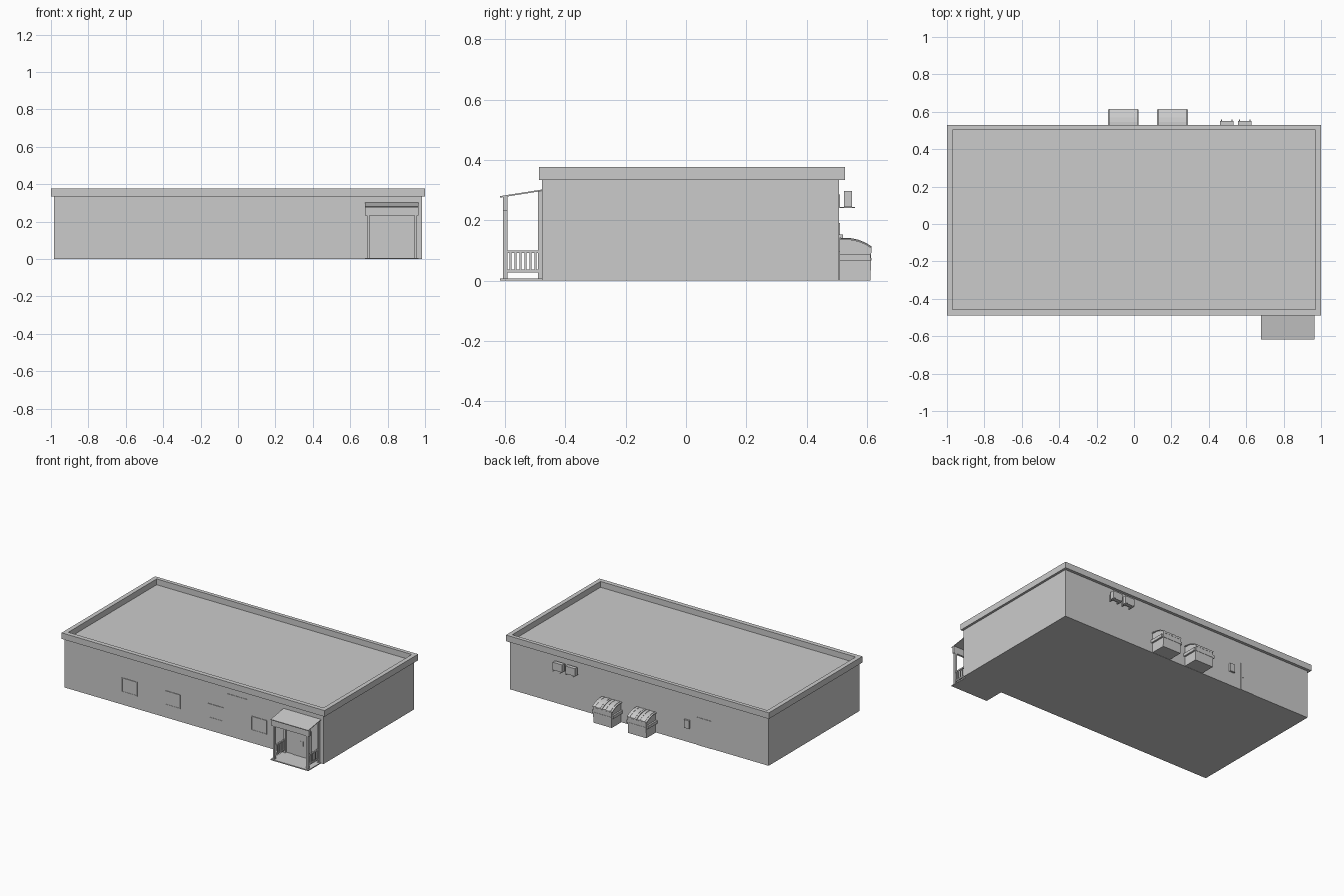
import bpy, bmesh, math

if "Cube" in bpy.data.objects:
    bpy.data.objects.remove(bpy.data.objects["Cube"])


def mesh_object(name, bm):
    bmesh.ops.recalc_face_normals(bm, faces=bm.faces[:])
    me = bpy.data.meshes.new(name)
    bm.to_mesh(me)
    bm.free()
    ob = bpy.data.objects.new(name, me)
    bpy.context.collection.objects.link(ob)
    return ob


def add_box(bm, x0, x1, y0, y1, z0, z1):
    verts = bmesh.ops.create_cube(bm, size=1)["verts"]
    for v in verts:
        v.co.x = x1 if v.co.x > 0 else x0
        v.co.y = y1 if v.co.y > 0 else y0
        v.co.z = z1 if v.co.z > 0 else z0


def boxes(name, *dims):
    bm = bmesh.new()
    for d in dims:
        add_box(bm, *d)
    return mesh_object(name, bm)


def extrude_x(name, profile, spans):
    """Closed (y, z) profile extruded along x over each span."""
    bm = bmesh.new()
    for x0, x1 in spans:
        face = bm.faces.new([bm.verts.new((x0, y, z)) for y, z in profile])
        ext = bmesh.ops.extrude_face_region(bm, geom=[face])["geom"]
        for v in ext:
            if isinstance(v, bmesh.types.BMVert):
                v.co.x = x1
    return mesh_object(name, bm)


FRONT, BACK = -0.477, 0.508

# main building
boxes("building_walls", (-0.984, 0.984, FRONT, BACK, 0, 0.336))

# parapet: one mitred ring around the roof
bm = bmesh.new()
rings = []
for x, y0, y1, z in ((1, -0.488, 0.528, 0.334), (1, -0.488, 0.528, 0.376),
                     (0.97, -0.457, 0.502, 0.376), (0.97, -0.457, 0.502, 0.334)):
    rings.append([bm.verts.new(c) for c in ((-x, y0, z), (x, y0, z), (x, y1, z), (-x, y1, z))])
for i in range(4):
    a, b = rings[i], rings[(i + 1) % 4]
    for j in range(4):
        k = (j + 1) % 4
        bm.faces.new((a[j], a[k], b[k], b[j]))
mesh_object("roof_parapet", bm)

# front windows: thin frame around a pane
for i in range(4):
    c = -0.49 + 0.328 * i
    x0, x1, z0, z1, t = c - 0.059, c + 0.059, 0.088, 0.185, 0.005
    y = FRONT - 0.004
    boxes(f"window_frame_{i + 1}",
          (x0, x0 + t, y, FRONT, z0, z1), (x1 - t, x1, y, FRONT, z0, z1),
          (x0 + t, x1 - t, y, FRONT, z1 - t, z1), (x0 + t, x1 - t, y, FRONT, z0, z0 + t))
    boxes(f"window_pane_{i + 1}", (x0 + t, x1 - t, FRONT - 0.002, FRONT, z0 + t, z1 - t))

# blank wall panel
boxes("wall_panel", (0.248, 0.407, FRONT - 0.003, FRONT, 0.235, 0.29))

# porch
PX0, PX1 = 0.68, 0.966
boxes("porch_floor", (PX0, PX1, -0.617, FRONT, 0, 0.007))
extrude_x("porch_roof", [(-0.617, 0.275), (-0.617, 0.280), (FRONT, 0.302), (FRONT, 0.297)],
          [(PX0, PX1)])
boxes("porch_fascia", (PX0, PX1, -0.607, -0.593, 0.232, 0.279))
for side, x0 in (("left", 0.690), ("right", 0.943)):
    x1 = x0 + 0.014
    boxes(f"porch_posts_{side}", (x0, x1, -0.607, -0.593, 0.007, 0.279),
          (x0, x1, -0.491, -0.478, 0.007, 0.296))
    rail = [(x0 + 0.002, x1 - 0.002, -0.593, -0.491, z, z + 0.009) for z in (0.027, 0.091)]
    for i in range(6):
        y = -0.582 + i * 0.0166
        rail.append((x0 + 0.004, x1 - 0.004, y - 0.003, y + 0.003, 0.036, 0.091))
    boxes(f"porch_railing_{side}", *rail)

# entrance doors under the porch
for i, x in enumerate((0.755, 0.825)):
    boxes(f"front_door_{i + 1}", (x, x + 0.068, FRONT - 0.004, FRONT, 0.007, 0.2))
    hx = x + (0.058 if i == 0 else 0.006)
    boxes(f"front_door_handle_{i + 1}", (hx, hx + 0.004, FRONT - 0.008, FRONT, 0.085, 0.115))

# back door and meter box
boxes("back_door", (-0.547, -0.441, BACK, BACK + 0.003, 0, 0.19))
boxes("back_door_handle", (-0.458, -0.452, BACK, BACK + 0.007, 0.088, 0.096))
boxes("meter_box", (-0.386, -0.348, BACK, BACK + 0.013, 0.097, 0.153))

# wall-mounted cooling units on brackets
for i, x in enumerate((0.495, 0.593)):
    boxes(f"cooling_unit_{i + 1}", (x - 0.036, x + 0.036, 0.524, 0.55, 0.244, 0.297))
    br = []
    for s in (-0.028, 0.028):
        br += [(x + s - 0.003, x + s + 0.003, BACK, 0.56, 0.240, 0.244),
               (x + s - 0.003, x + s + 0.003, BACK, BACK + 0.003, 0.244, 0.285)]
    boxes(f"cooling_bracket_{i + 1}", *br)

# dumpsters with curved lids
arc = [(0.510, 0.140), (0.545, 0.139), (0.570, 0.134), (0.595, 0.124), (0.615, 0.112)]
under = [(y, z - 0.005) for y, z in arc]
for i, c in enumerate((-0.057, 0.206)):
    n = i + 1
    extrude_x(f"dumpster_bin_{n}", [(0.510, 0), (0.612, 0)] + under[::-1], [(c - 0.07, c + 0.07)])
    extrude_x(f"dumpster_lids_{n}", arc + under[::-1],
              [(c - 0.076, c - 0.002), (c + 0.002, c + 0.076)])
    ribs = [(c + d - 0.005, c + d + 0.005) for d in (-0.058, -0.02, 0.02, 0.058)]
    extrude_x(f"dumpster_lid_ribs_{n}", [(y, z + 0.002) for y, z in arc] + arc[::-1], ribs)
    boxes(f"dumpster_side_pockets_{n}",
          (c - 0.082, c - 0.07, 0.510, 0.612, 0.065, 0.086),
          (c + 0.07, c + 0.082, 0.510, 0.612, 0.065, 0.086))
    boxes(f"dumpster_bands_{n}", (c - 0.07, c + 0.07, 0.612, 0.616, 0.066, 0.074),
          (c - 0.07, c + 0.07, 0.612, 0.616, 0.098, 0.106))
